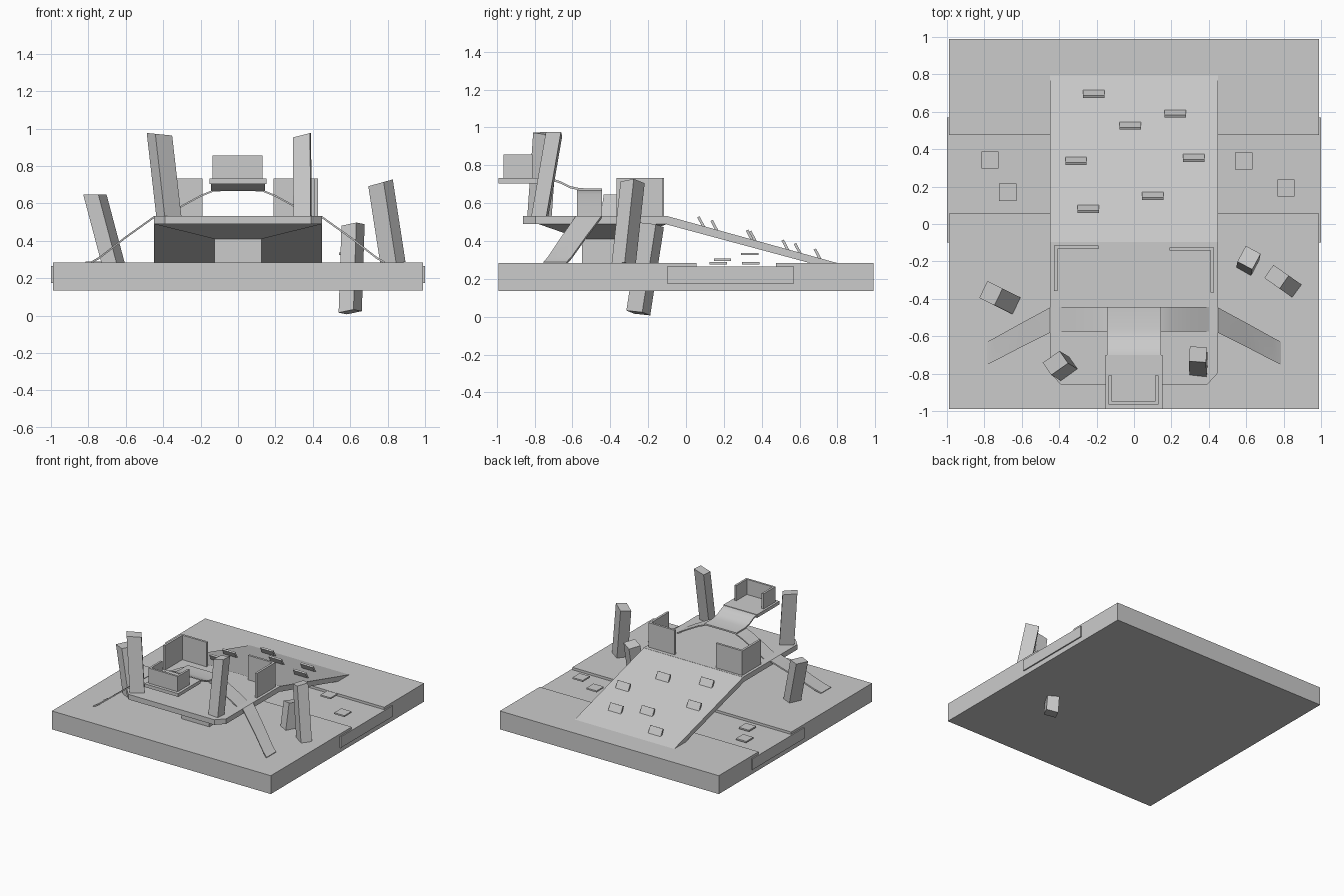
import bpy, bmesh, math
from mathutils import Matrix, Vector

if "Cube" in bpy.data.objects:
    bpy.data.objects.remove(bpy.data.objects["Cube"], do_unlink=True)

GREY = (0.6, 0.6, 0.6, 1)
mat = bpy.data.materials.new("plain grey")
mat.use_nodes = True
mat.diffuse_color = GREY
mat.node_tree.nodes["Principled BSDF"].inputs["Base Color"].default_value = GREY


def finish(name, bm):
    bmesh.ops.recalc_face_normals(bm, faces=bm.faces)
    me = bpy.data.meshes.new(name)
    bm.to_mesh(me)
    bm.free()
    me.materials.append(mat)
    ob = bpy.data.objects.new(name, me)
    bpy.context.collection.objects.link(ob)
    return ob


def box(name, x, y, z, rot=None):
    """Box from three (low, high) ranges, optionally turned about its centre."""
    bm = bmesh.new()
    bmesh.ops.create_cube(bm, size=1)
    size = [r[1] - r[0] for r in (x, y, z)]
    mid = Vector([(r[0] + r[1]) / 2 for r in (x, y, z)])
    m = Matrix.Translation(mid) @ (rot or Matrix()) @ Matrix.Diagonal((*size, 1))
    bmesh.ops.transform(bm, matrix=m, verts=bm.verts)
    return finish(name, bm)


def loft(name, rings):
    """Closed solid through rings of equal point count."""
    bm = bmesh.new()
    rows = [[bm.verts.new(p) for p in ring] for ring in rings]
    for a, b in zip(rows, rows[1:]):
        for i in range(len(a)):
            j = (i + 1) % len(a)
            bm.faces.new((a[i], a[j], b[j], b[i]))
    bm.faces.new(rows[0])
    bm.faces.new(rows[-1])
    return finish(name, bm)


def extrude_x(name, profile, half):
    return loft(name, [[(x, y, z) for y, z in profile] for x in (-half, half)])


def strip(name, pairs, thick):
    """Thin walkway through (edge point, edge point) pairs, thickened downward."""
    down = Vector((0, 0, -thick))
    rings = []
    for a, b in pairs:
        a, b = Vector(a), Vector(b)
        rings.append([a, b, b + down, a + down])
    ob = loft(name, rings)
    ob.data.shade_smooth()
    ob.data.set_sharp_from_angle(angle=math.radians(35))
    return ob


def column(name, bottom, top, size, turn, slope):
    """Leaning four-sided column; slope tilts its end faces."""
    c, s = math.cos(math.radians(turn)), math.sin(math.radians(turn))
    rings = []
    for end in (bottom, top):
        ring = []
        for u, v in ((-1, -1), (1, -1), (1, 1), (-1, 1)):
            u, v = u * size[0] / 2, v * size[1] / 2
            dx, dy = u * c - v * s, u * s + v * c
            ring.append((end[0] + dx, end[1] + dy,
                         end[2] + dx * slope[0] + dy * slope[1]))
        rings.append(ring)
    return loft(name, rings)


# Ground slab with a shallow channel, and the bar that fills it
GROUND, DECK = 0.285, 0.532
extrude_x("base_slab", [(-0.99, 0.135), (0.99, 0.135), (0.99, GROUND), (0.475, GROUND),
                        (0.475, 0.265), (0.055, 0.265), (0.055, GROUND), (-0.99, GROUND)], 0.99)
for side, sx in (("left", 1), ("right", -1)):
    box(side + "_channel_panel", sorted((sx * 0.98, sx * 1.0)), (-0.1, 0.57), (0.175, 0.265))

# Raised deck with clipped front corners
outline = [(-0.45, -0.095), (-0.45, -0.795), (-0.39, -0.86),
           (0.39, -0.86), (0.45, -0.795), (0.45, -0.095)]
loft("deck", [[(x, y, z) for x, y in outline] for z in (0.49, DECK)])


def rect(x, y0, y1, z):
    return [(-x, y0, z), (x, y0, z), (x, y1, z), (-x, y1, z)]


# Tapered support and pillar under the deck
loft("deck_support", [rect(0.45, -0.78, -0.1, 0.49), rect(0.125, -0.55, -0.31, 0.41)])
box("deck_pillar", (-0.125, 0.125), (-0.55, -0.31), (0.28, 0.41))

# Climbing ramp and its holds
extrude_x("ramp", [(-0.1, DECK), (0.795, GROUND), (0.65, GROUND), (-0.1, 0.487)], 0.45)
lean = Matrix.Rotation(math.radians(28), 4, "X")
for i, (x, y) in enumerate([(-0.215, 0.695), (-0.02, 0.525), (0.22, 0.59), (-0.31, 0.337),
                            (0.32, 0.353), (0.1, 0.15), (-0.245, 0.08)]):
    z = DECK - (y + 0.1) * 0.276 + 0.018
    box(f"ramp_hold_{i + 1}", (x - 0.057, x + 0.057), (y - 0.007, y + 0.007),
        (z - 0.031, z + 0.031), lean)

# Low corner walls at the back of the deck
for side, sx, y in (("left", 1, -0.125), ("right", -1, -0.115)):
    box(side + "_back_wall", sorted((sx * 0.19, sx * 0.428)), (y - 0.018, y), (DECK, 0.732))
    box(side + "_side_wall", sorted((sx * 0.41, sx * 0.428)), (y - 0.242, y - 0.018), (DECK, 0.732))

# Walkways from the deck down to the ground
for side, sx in (("left", 1), ("right", -1)):
    path = [((sx * 0.45, -0.447, DECK), (sx * 0.45, -0.582, DECK)),
            ((sx * 0.6, -0.528, 0.425), (sx * 0.6, -0.657, 0.425)),
            ((sx * 0.74, -0.606, 0.316), (sx * 0.74, -0.73, 0.316)),
            ((sx * 0.785, -0.63, 0.29), (sx * 0.785, -0.752, 0.29))]
    strip(side + "_ground_walkway", path, 0.012)

# Arched bridge across the deck and the tongue rising to the lookout
arch = [(-0.4, DECK), (-0.31, 0.585), (-0.2, 0.645), (-0.13, 0.674), (0, 0.678)]
arch += [(-x, z) for x, z in arch[-2::-1]]
strip("bridge_arch", [((x, -0.445, z), (x, -0.575, z)) for x, z in arch], 0.01)
tongue = [(-0.445, 0.678), (-0.56, 0.679), (-0.61, 0.69), (-0.66, 0.715),
          (-0.7, 0.728), (-0.75, 0.732)]
strip("lookout_tongue", [((-0.145, y, z), (0.145, y, z)) for y, z in tongue], 0.012)

# Lookout platform with a three-sided parapet
box("lookout_platform", (-0.152, 0.152), (-0.99, -0.7), (0.705, 0.732))
box("lookout_front_parapet", (-0.135, 0.13), (-0.965, -0.948), (0.732, 0.856))
for side, x in (("left", 0.113), ("right", -0.135)):
    box(side + "_lookout_parapet", (x, x + 0.017), (-0.948, -0.81), (0.732, 0.856))

# Leaning columns
column("right_column", (-0.665, -0.42, 0.27), (-0.765, -0.37, 0.647), (0.09, 0.1), -26, (0, 0))
column("front_right_column", (-0.368, -0.775, 0.515), (-0.42, -0.743, 0.97), (0.11, 0.08), 35, (-0.1, 0))
column("front_left_column", (0.345, -0.775, 0.515), (0.342, -0.697, 0.965), (0.092, 0.08), -4, (0.25, 0))
column("left_column", (0.83, -0.33, 0.27), (0.762, -0.282, 0.71), (0.1, 0.085), -35, (0.28, 0))
column("sunken_left_column", (0.6, -0.252, 0.02), (0.615, -0.18, 0.485), (0.09, 0.095), -28, (0.12, -0.17))

# Thin stepping tiles beside the ramp
for i, (x, y, z) in enumerate([(0.587, 0.337, 0.337), (0.813, 0.193, 0.307),
                               (-0.77, 0.342, 0.289), (-0.675, 0.17, 0.289)]):
    box(f"stepping_tile_{i + 1}", (x - 0.046, x + 0.046), (y - 0.046, y + 0.046), (z - 0.012, z))
